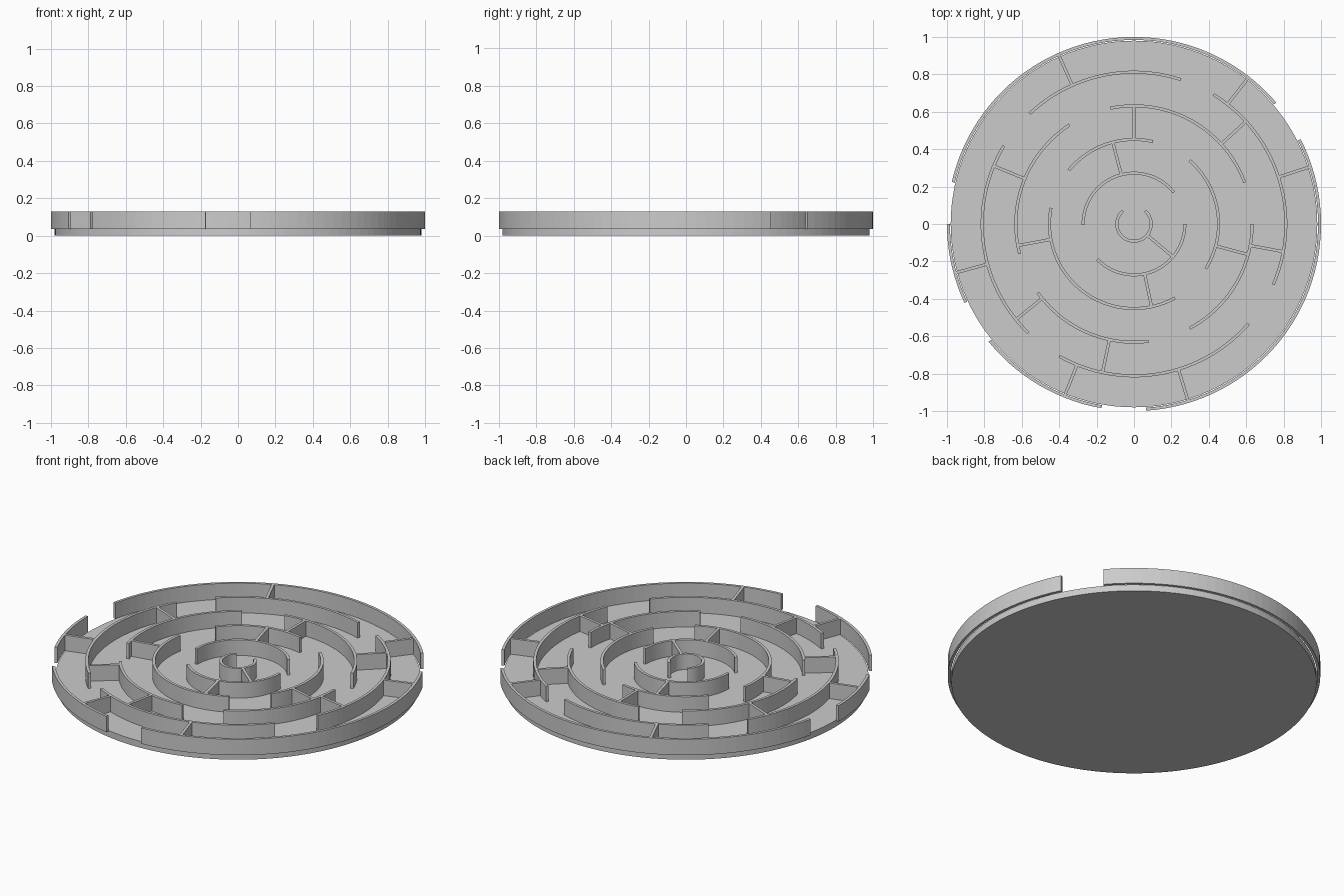
import bpy
import bmesh
from math import cos, sin, radians, ceil

cube = bpy.data.objects.get("Cube")
if cube:
    bpy.data.objects.remove(cube, do_unlink=True)

FLOOR_RADIUS, FLOOR_TOP = 0.98, 0.038
WALL_BOTTOM, WALL_TOP = 0.036, 0.13
THICK = 0.016
STEP = 3  # degrees per wall facet

grey = bpy.data.materials.new("light grey")
grey.use_nodes = True
color = (0.6, 0.6, 0.6, 1)
grey.diffuse_color = color
grey.node_tree.nodes["Principled BSDF"].inputs["Base Color"].default_value = color


def finish(bm, name):
    bmesh.ops.recalc_face_normals(bm, faces=bm.faces)
    mesh = bpy.data.meshes.new(name)
    bm.to_mesh(mesh)
    bm.free()
    mesh.materials.append(grey)
    bpy.context.collection.objects.link(bpy.data.objects.new(name, mesh))


def sweep(bm, sections):
    """Skin a row of rectangular sections and cap both ends."""
    loops = [[bm.verts.new(p) for p in section] for section in sections]
    for a, b in zip(loops, loops[1:]):
        for i in range(len(a)):
            j = (i + 1) % len(a)
            bm.faces.new((a[i], a[j], b[j], b[i]))
    bm.faces.new(loops[0])
    bm.faces.new(loops[-1])


def arc_wall(bm, radius, start, end):
    count = ceil((end - start) / STEP)
    sections = []
    for k in range(count + 1):
        angle = radians(start + (end - start) * k / count)
        c, s = cos(angle), sin(angle)
        r = radius - THICK
        sections.append([(r * c, r * s, WALL_BOTTOM), (radius * c, radius * s, WALL_BOTTOM),
                         (radius * c, radius * s, WALL_TOP), (r * c, r * s, WALL_TOP)])
    sweep(bm, sections)


def spoke_wall(bm, inner, outer, degrees):
    c, s = cos(radians(degrees)), sin(radians(degrees))
    h = THICK / 2
    sections = []
    for r in (inner - THICK / 2, outer - THICK / 2):
        x, y = r * c, r * s
        sections.append([(x + h * s, y - h * c, WALL_BOTTOM), (x - h * s, y + h * c, WALL_BOTTOM),
                         (x - h * s, y + h * c, WALL_TOP), (x + h * s, y - h * c, WALL_TOP)])
    sweep(bm, sections)


# Round floor
bm = bmesh.new()
bmesh.ops.create_cone(bm, cap_ends=True, segments=120, radius1=FLOOR_RADIUS,
                      radius2=FLOOR_RADIUS, depth=FLOOR_TOP)
bmesh.ops.translate(bm, verts=bm.verts, vec=(0, 0, FLOOR_TOP / 2))
finish(bm, "floor")

# Concentric walls from the centre outwards: (start, end) angles of each arc
rings = [
    [(130, 410)],
    [(38.5, 181), (224, 360)],
    [(77, 140.5), (169, 299), (328, 409)],
    [(20.5, 101.5), (123, 194.5), (215.5, 277), (298, 360)],
    [(72, 133.5), (149, 226), (240.5, 319), (336.5, 418.5)],
    [(40.5, 167), (180, 205), (219, 260), (273.7, 387)],
]
# Angles of the straight walls that join each ring to the next
spokes = [
    [320],
    [104.5, 282],
    [90, 190.5, 345],
    [42.5, 157.5, 219, 258, 349.5],
    [18, 52, 114, 195.3, 248, 287],
]


def ring_radius(i):
    return 0.1 + 0.18 * i


for i, arcs in enumerate(rings):
    bm = bmesh.new()
    for start, end in arcs:
        arc_wall(bm, ring_radius(i), start, end)
    finish(bm, f"ring_wall_{i + 1}")

for i, angles in enumerate(spokes):
    bm = bmesh.new()
    for angle in angles:
        spoke_wall(bm, ring_radius(i), ring_radius(i + 1), angle)
    finish(bm, f"spoke_walls_{i + 1}")
